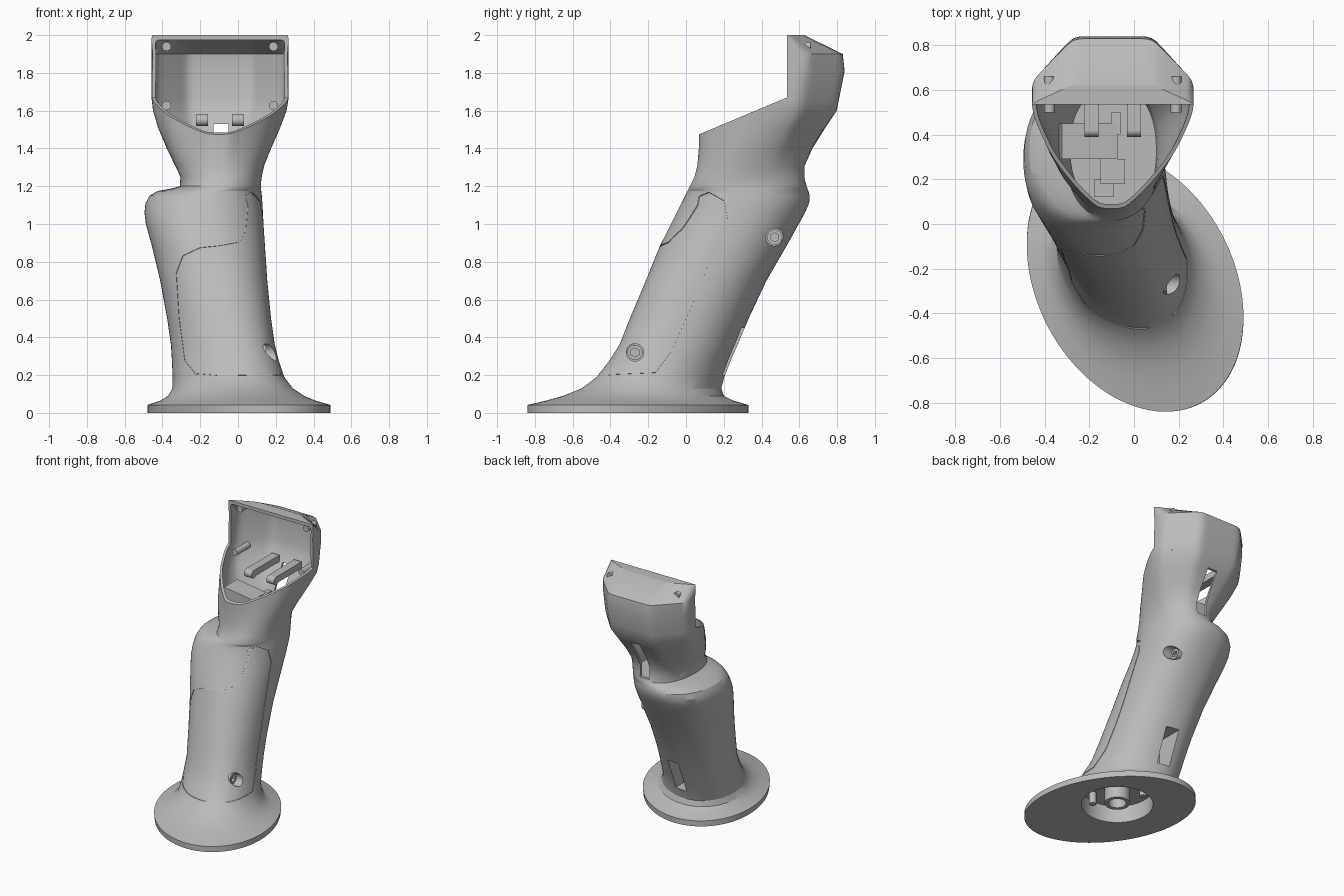
import bpy, bmesh
from math import sin, cos, pi, radians
from mathutils import Vector, Matrix
from mathutils.bvhtree import BVHTree

if "Cube" in bpy.data.objects:
    bpy.data.objects.remove(bpy.data.objects["Cube"])

GREY = (0.5, 0.5, 0.5, 1)
mat = bpy.data.materials.new("plain grey")
mat.use_nodes = True
mat.diffuse_color = GREY
for node in mat.node_tree.nodes:
    if node.type == 'BSDF_PRINCIPLED':
        node.inputs["Base Color"].default_value = GREY

SIDES = 96
# height, x range, y range of the grip at each level
RINGS = [
    (0, -.48, .49, -.84, .33), (.042, -.48, .49, -.84, .33),
    (.065, -.41, .41, -.74, .25), (.09, -.37, .35, -.65, .20),
    (.13, -.347, .29, -.55, .185), (.19, -.346, .245, -.47, .2),
    (.28, -.35, .215, -.4, .235), (.36, -.355, .195, -.35, .27),
    (.5, -.375, .175, -.295, .33), (.7, -.412, .155, -.212, .425),
    (.88, -.455, .143, -.14, .53), (1, -.488, .135, -.08, .597),
    (1.06, -.495, .132, -.05, .63), (1.11, -.49, .129, -.025, .652),
    (1.15, -.468, .126, -.005, .655), (1.175, -.425, .123, .008, .648),
    (1.188, -.35, .122, .014, .643), (1.2, -.308, .12, .02, .638),
    (1.25, -.305, .126, .045, .63), (1.31, -.335, .14, .06, .63),
    (1.4, -.38, .178, .068, .67), (1.51, -.425, .225, .07, .738),
    (1.6, -.45, .257, .075, .798), (1.66, -.457, .267, .08, .81),
    (1.81, -.457, .267, .09, .84), (1.9, -.457, .267, .13, .83),
    (2, -.457, .267, .31, .625)]
# facets of the head section, mirrored about its middle
HEAD = [(1, 0), (0, 1), (0, -1), (.7, .66), (1.065, -.463), (.916, -.835)]
OVAL = [(1, 0), (0, 1), (0, -1)]


def outline(facets, power):
    pts = []
    for i in range(SIDES):
        c, s = cos(2 * pi * i / SIDES), sin(2 * pi * i / SIDES)
        r = sum(max(0, a * abs(c) + b * s) ** power for a, b in facets) ** (-1 / power)
        pts.append((c * r, s * r))
    # stretch to the unit square
    lo = [min(p[k] for p in pts) for k in (0, 1)]
    hi = [max(p[k] for p in pts) for k in (0, 1)]
    return [[(2 * p[k] - lo[k] - hi[k]) / (hi[k] - lo[k]) for k in (0, 1)] for p in pts]


ROUND, OVOID, CREST = outline(OVAL, 2), outline(OVAL, 2.25), outline(HEAD, 36)


def ramp(z, a, b):
    t = min(1, max(0, (z - a) / (b - a)))
    return t * t * (3 - 2 * t)


def finish(name, bm):
    bmesh.ops.recalc_face_normals(bm, faces=bm.faces)
    me = bpy.data.meshes.new(name)
    bm.to_mesh(me)
    bm.free()
    me.materials.append(mat)
    ob = bpy.data.objects.new(name, me)
    bpy.context.collection.objects.link(ob)
    return ob


def loft(name, rings, inset=0):
    bm, loops = bmesh.new(), []
    for z, x0, x1, y0, y1 in rings:
        hx, hy = (x1 - x0) / 2 - inset, (y1 - y0) / 2 - inset
        oval, head, skew = ramp(z, 0, .3), ramp(z, 1.22, 1.62), .293 * max(0, 1 - z)
        loop = []
        for a, b, c in zip(ROUND, OVOID, CREST):
            u, v = [(a[k] * (1 - oval) + b[k] * oval) * (1 - head) + c[k] * head for k in (0, 1)]
            v = v * cos(skew) - u * sin(skew)
            loop.append(bm.verts.new(((x0 + x1) / 2 + hx * u, (y0 + y1) / 2 + hy * v, z)))
        loops.append(loop)
    for low, high in zip(loops, loops[1:]):
        for i in range(SIDES):
            j = (i + 1) % SIDES
            bm.faces.new((low[i], low[j], high[j], high[i]))
    bm.faces.new(loops[0])
    bm.faces.new(loops[-1])
    return finish(name, bm)


def box(name, lo, hi, tilt=0):
    lo, hi = Vector(lo), Vector(hi)
    bm = bmesh.new()
    bmesh.ops.create_cube(bm, size=1, matrix=Matrix.Translation((lo + hi) / 2)
                          @ Matrix.Rotation(tilt, 4, 'Y') @ Matrix.Diagonal((*(hi - lo), 1)))
    return finish(name, bm)


def rod(name, start, end, radius, sides=32):
    start, end = Vector(start), Vector(end)
    axis = end - start
    bm = bmesh.new()
    bmesh.ops.create_cone(bm, cap_ends=True, segments=sides, radius1=radius, radius2=radius,
                          depth=axis.length, matrix=Matrix.Translation((start + end) / 2)
                          @ axis.to_track_quat('Z', 'Y').to_matrix().to_4x4())
    return finish(name, bm)


def carve(ob, cutter):
    mod = ob.modifiers.new("carve", 'BOOLEAN')
    mod.operation, mod.solver, mod.object = 'DIFFERENCE', 'EXACT', cutter
    bpy.context.view_layer.update()
    me = bpy.data.meshes.new_from_object(ob.evaluated_get(bpy.context.evaluated_depsgraph_get()))
    ob.modifiers.remove(mod)
    if len(me.vertices) > len(ob.data.vertices) * .5:
        ob.data = me
    bpy.data.objects.remove(cutter)


grip = loft("grip_shell", RINGS)
tree = BVHTree.FromPolygons([v.co for v in grip.data.vertices],
                            [p.vertices[:] for p in grip.data.polygons])

# sloping mouth of the head
bm = bmesh.new()
side = [bm.verts.new((-1, y, z)) for y, z in
        [(.535, 2.3), (.535, 1.67), (.07, 1.475), (-.6, 1.3), (-.6, 2.3)]]
face = bm.faces.new(side)
moved = bmesh.ops.extrude_face_region(bm, geom=[face])["geom"]
bmesh.ops.translate(bm, vec=(2, 0, 0), verts=[v for v in moved if isinstance(v, bmesh.types.BMVert)])
carve(grip, finish("mouth_cutter", bm))

# hollow head and neck
hollow = [r for r in RINGS if 1.2 <= r[0] < 2] + [(1.975,) + RINGS[-1][1:]]
carve(grip, loft("hollow_cutter", hollow, .02))

# back slots and base pocket
carve(grip, box("neck_slot_cutter", (-.13, .45, 1.22), (-.05, .95, 1.53)))
carve(grip, box("lower_slot_cutter", (-.15, .1, .2), (-.05, .6, .45)))
carve(grip, rod("pocket_cutter", (.01, -.17, -.1), (.01, -.17, .13), .25, 48))

# sunken socket screws on the left side
for name, y, z in [("upper_screw", .47, .93), ("lower_screw", -.27, .32)]:
    x = tree.ray_cast(Vector((3, y, z)), Vector((-1, 0, 0)))[0].x
    carve(grip, rod("bore_cutter", (x - .06, y, z), (x + .3, y, z), .046))
    screw = rod(name, (x - .08, y, z), (x - .03, y, z), .04)
    carve(screw, rod("socket_cutter", (x - .05, y, z), (x, y, z), .024, 6))

# groove around the front panel
FRONT = [(.05, 1.1), (.04, .97), (0, .9), (-.1, .882), (-.2, .872), (-.29, .83), (-.325, .74),
         (-.31, .5), (-.28, .28), (-.22, .205), (-.1, .195), (.08, .197)]
FLANK = [(-.4, .2), (-.16, .21), (-.07, .33), (.05, .6), (.215, 1.03), (.2, 1.12),
         (.12, 1.165), (.06, 1.14)]
path = []
for pts, is_front in ((FRONT, True), (FLANK, False)):
    for a, b in zip(pts, pts[1:]):
        for k in range(6):
            s, z = Vector(a).lerp(Vector(b), k / 6)
            start, way = ((s, -3, z), (0, 1, 0)) if is_front else ((3, s, z), (-1, 0, 0))
            hit = tree.ray_cast(Vector(start), Vector(way))[0]
            if hit:
                path.append(hit)
curve = bpy.data.curves.new("groove", 'CURVE')
curve.dimensions, curve.bevel_depth, curve.bevel_resolution = '3D', .005, 0
line = curve.splines.new('POLY')
line.points.add(len(path) - 1)
for point, co in zip(line.points, path):
    point.co = (*co, 1)
line.use_cyclic_u = True
wire = bpy.data.objects.new("groove_wire", curve)
bpy.context.collection.objects.link(wire)
bpy.context.view_layer.update()
bm = bmesh.new()
bm.from_mesh(wire.evaluated_get(bpy.context.evaluated_depsgraph_get()).to_mesh())
bpy.data.objects.remove(wire)
carve(grip, finish("groove_cutter", bm))

# mounting posts inside the head, mirrored about its middle
for label, sign in (("right", -1), ("left", 1)):
    x = -.095 + sign * .283
    rod("upper_post_" + label, (x, .56, 1.94), (x, .66, 1.94), .024)
    rod("lower_post_" + label, (x, .5, 1.627), (x, .66, 1.627), .024)
    x = -.095 + sign * .095
    box("clip_" + label, (x - .032, .42, 1.53), (x + .032, .73, 1.58))
    rod("clip_end_" + label, (x - .032, .42, 1.55), (x + .032, .42, 1.55), .03, 16)

# parts in the neck
box("switch_block", (-.33, .29, 1.35), (-.08, .45, 1.44), radians(8))
box("switch_lever", (-.1, .4, 1.25), (-.06, .5, 1.42))
box("neck_bracket", (-.15, .18, 1.19), (-.04, .29, 1.34))
box("neck_step", (-.18, .12, 1.19), (-.09, .2, 1.26))

# socket and pins under the base
tube = rod("base_socket", (.01, -.17, .01), (.01, -.17, .15), .09)
carve(tube, rod("socket_bore", (.01, -.17, -.05), (.01, -.17, .11), .062))
for name, x, y in (("base_pin_left", -.1, -.02), ("base_pin_right", .1, -.33)):
    rod(name, (x, y, .04), (x, y, .15), .025, 16)

bpy.ops.object.select_all(action='DESELECT')
for ob in bpy.context.collection.objects:
    if ob.type == 'MESH' and mat.name in ob.data.materials:
        ob.select_set(True)
        bpy.context.view_layer.objects.active = ob
bpy.ops.object.shade_smooth_by_angle(angle=radians(28))
